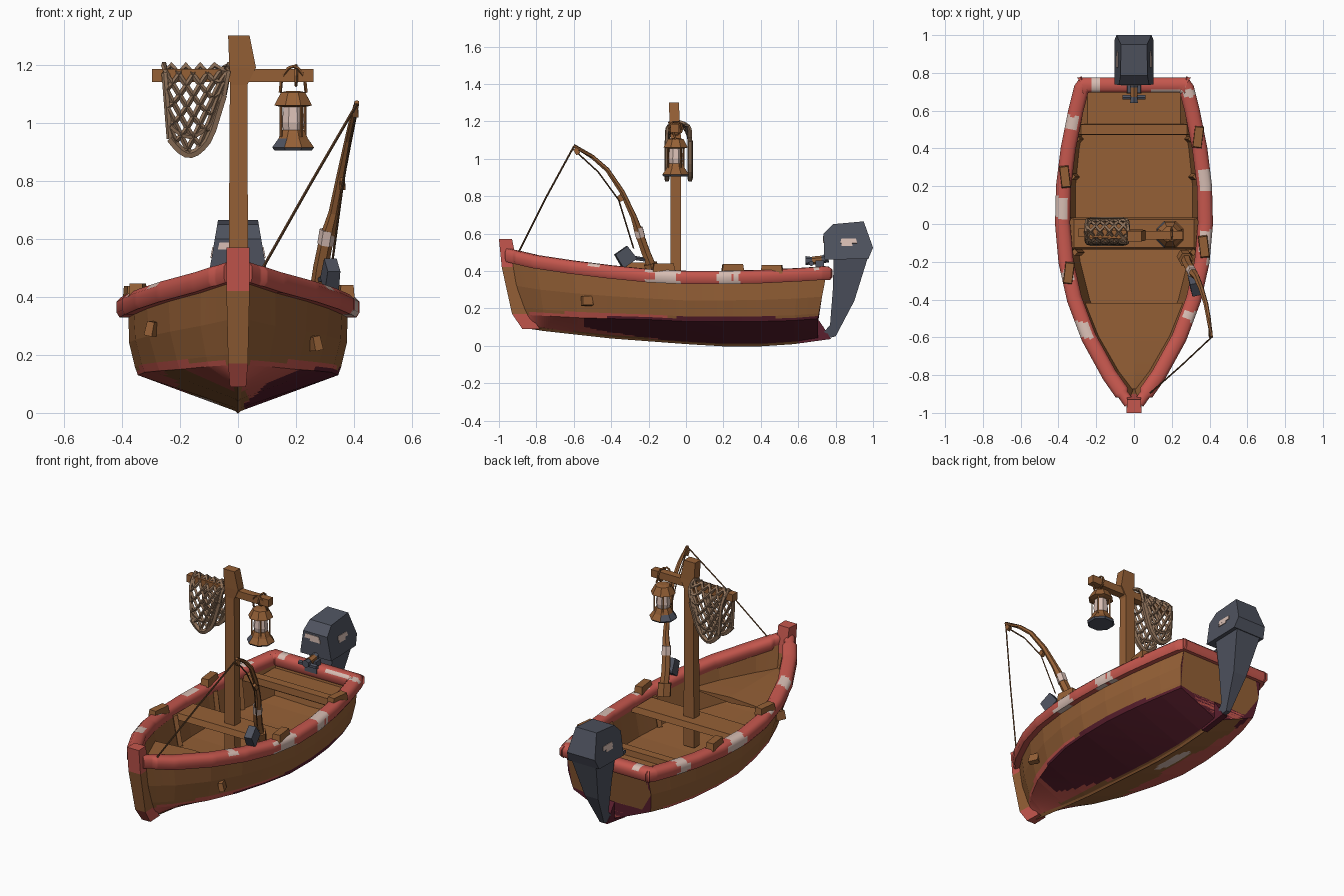
import bpy, bmesh, math
from mathutils import Vector, Euler

if "Cube" in bpy.data.objects:
    bpy.data.objects.remove(bpy.data.objects["Cube"])

def mat(name, c):
    m = bpy.data.materials.new(name)
    m.diffuse_color = (*c, 1)
    m.use_nodes = True
    m.node_tree.nodes["Principled BSDF"].inputs["Base Color"].default_value = m.diffuse_color
    return m

WOOD = mat("brown wood", (.30, .117, .037))
RED = mat("red paint", (.56, .095, .075))
MAROON = mat("maroon paint", (.10, .013, .026))
PALE = mat("chipped pale", (.68, .51, .45))
SLATE = mat("slate metal", (.078, .086, .115))
ROPE = mat("rope", (.27, .165, .10))
CORD = mat("dark cord", (.13, .06, .025))

def build(name, verts, faces, mats, rule=None, smooth=0):
    """Mesh object; rule(centre, normal) gives the material slot of each face."""
    me = bpy.data.meshes.new(name)
    me.from_pydata([tuple(v) for v in verts], [], faces)
    bm = bmesh.new()
    bm.from_mesh(me)
    bmesh.ops.recalc_face_normals(bm, faces=bm.faces)
    bm.to_mesh(me)
    bm.free()
    for m in mats:
        me.materials.append(m)
    if rule:
        for p in me.polygons:
            p.material_index = rule(p.center, p.normal)
    if smooth:
        me.shade_smooth()
        me.set_sharp_from_angle(angle=math.radians(smooth))
    ob = bpy.data.objects.new(name, me)
    bpy.context.collection.objects.link(ob)
    return ob

def loft(name, rings, mats, rule=None, smooth=0):
    n = len(rings[0])
    verts = [v for r in rings for v in r]
    faces = [(i*n+j, i*n+(j+1) % n, (i+1)*n+(j+1) % n, (i+1)*n+j)
             for i in range(len(rings)-1) for j in range(n)]
    faces += [tuple(range(n)), tuple(range(len(verts)-n, len(verts)))]
    return build(name, verts, faces, mats, rule, smooth)

def tube(name, pts, radii, m, sides=6, rule=None, extra=(), smooth=0, spin=0):
    pts = [Vector(p) for p in pts]
    if not isinstance(radii, (list, tuple)):
        radii = [radii]*len(pts)
    rings = []
    for i, p in enumerate(pts):
        t = (pts[min(i+1, len(pts)-1)] - pts[max(i-1, 0)]).normalized()
        a = t.cross(Vector((0, 1, 0)) if abs(t.y) < .85 else Vector((1, 0, 0))).normalized()
        b = t.cross(a)
        rings.append([p + radii[i]*(a*math.cos(w) + b*math.sin(w))
                      for w in [2*math.pi*k/sides + spin for k in range(sides)]])
    return loft(name, rings, [m, *extra], rule, smooth)

def box(name, c, s, m, rot=(0, 0, 0)):
    e, c = Euler(rot), Vector(c)
    rings = []
    for z, k in ((-.5, 1), (.5, .88)):
        ring = [Vector((x*s[0]*k, y*s[1]*k, z*s[2])) for x, y in ((-.5, -.5), (.5, -.5), (.5, .5), (-.5, .5))]
        for v in ring:
            v.rotate(e)
        rings.append([v + c for v in ring])
    return loft(name, rings, [m])

def prism(name, prof, width, mats):
    """Side profile in (y, z), mirrored in x with a width depending on z."""
    return loft(name, [[(s*width(z), y, z) for y, z in prof] for s in (-1, 1)], mats)

# Hull stations: y top, y bottom, half width top, half width chine, z chine, z keel, z top
ST = [(-.95, -.86, .025, .02, .165, .10, .475), (-.8, -.76, .13, .10, .16, .085, .44),
      (-.6, -.58, .24, .20, .15, .065, .41), (-.4, -.4, .315, .27, .145, .045, .385),
      (-.2, -.2, .36, .32, .14, .03, .365), (0, 0, .378, .345, .13, .015, .355),
      (.2, .2, .373, .345, .13, .003, .355), (.4, .4, .348, .325, .13, .003, .36),
      (.6, .58, .308, .29, .135, .015, .37), (.75, .705, .27, .255, .145, .035, .38)]
N = 16
FINE = [tuple(p+(q-p)*k/N for p, q in zip(a, b)) for a, b in zip(ST, ST[1:]) for k in range(N)] + [ST[-1]]

def outer(s):
    yt, yb, wt, wc, zc, zk, zt = s
    pts = [(wc*f/16, yb, zk+(zc-zk)*f/16) for f in range(17)]
    for f, bulge in ((.06, .003), (.12, .006), (.5, .014), (1, 0)):
        pts.append((wc+(wt-wc)*f+bulge, yb+(yt-yb)*f, zc+(zt-zc)*f))
    return pts

def section(s):
    yt, yb, wt, wc, zc, zk, zt = s
    half = outer(s)
    half += [(max(wt-.035, .004), yt, zt), (max(wc-.035, .003), yb, zc+.05), (0, yb, zc+.045)]
    return half + [(-x, y, z) for x, y, z in half[-2:0:-1]]

def hull_paint(c, n):
    wave = .02*math.sin(9*c.y) + .01*math.sin(31*c.y)
    if n.z > .3:
        return 0
    if n.z < -.6:                        # painted bottom
        if c.x > 0:
            inner = .02 + .14*max(0, -.05-c.y)
            if c.y > -.58 + wave and c.x > inner + .3*wave:
                return 2
            return 0 if c.x < .03 and c.y > -.6 else 1
        if c.y < -.62 + wave:
            return 1
        if (c.y-.2)**2/.02 + (c.x+.11)**2/.002 < 1:
            return 3
        if c.x > -.19 + wave - (.07 if c.y < -.3 else 0):
            return 0
        return 2 if c.y > .6 and c.x > -.23 else 1
    if c.z < .178 + .2*wave and n.z < .1:
        if c.x > 0 and c.y > -.5 and c.z < .153:
            return 2
        return 1 if c.y < -.1 or c.z < .145 else 0
    return 0

loft("hull", [section(s) for s in FINE], [WOOD, RED, MAROON, PALE], hull_paint)

# Transom board with painted foot
o = outer(ST[-1])
loft("transom", [[(-x, y, z), (x, y, z), (x, y-.04, z), (-x, y-.04, z)] for x, y, z in [(.004, .705, .036)] + o[1:]],
     [WOOD, RED], lambda c, n: 1 if c.z < .14 else 0)
# Keel strip and its heel under the motor
tube("keel", [(0, s[1], s[5]+.008) for s in ST], .014, WOOD, 4)
prism("keel_heel", [(.6, .012), (.775, .036), (.735, .10), (.70, .15), (.6, .15)], lambda z: .018, [MAROON])

# Gunwale rail with chipped patches
path = [Vector((-s[2], s[0]-(.015 if s[0] > .74 else 0), s[6]+.01)) for s in FINE]
path += [Vector((-.27+.54*k/24, .735, .39)) for k in range(1, 24)]
path += [Vector((-p.x, p.y, p.z)) for p in path[len(FINE)-1::-1]]
SEC = [(-.04, -.02), (-.03, -.036), (.03, -.036), (.04, -.02), (.04, .0), (.04, .018), (.024, .034),
       (0, .036), (-.024, .034), (-.04, .018), (-.04, .0)]
rings = []
for i, p in enumerate(path):
    t0 = (p-path[max(i-1, 0)]).normalized()
    t1 = (path[min(i+1, len(path)-1)]-p).normalized()
    t = t0+t1
    t.z = 0
    t.normalize()
    k = 1/max(.75, t.dot(t1 if t1.length else t0))
    w = .72 if abs(p.x) < .06 and p.y < 0 else 1
    rings.append([p + Vector((t.y, -t.x, 0))*a*k*w + Vector((0, 0, b)) for a, b in SEC])
# side, y, radius, whether only the top is worn
CHIPS = [(-1, .53, .04, 0), (-1, .09, .09, 0), (-1, -.28, .04, 1), (-1, -.57, .055, 1),
         (1, .20, .05, 0), (1, .27, .03, 0), (1, -.11, .09, 0), (1, -.48, .035, 1), (1, .69, .02, 1)]
def rail_paint(c, n):
    for s, y, r, top in CHIPS:
        if c.x*s > .1 and n.x*s > -.4 and (n.z > .25 or not top):
            if abs(c.y-y) < r*(.8+.35*math.sin(5*n.z+40*c.y)):
                return 1
    if c.y > .7 and abs(c.x+.2) < .03 and n.z > .2:
        return 1
    return 0
loft("gunwale_rail", rings, [RED, PALE], rail_paint, 50)

# Stem post: wood in the middle, red head and foot
stem = [(-1.0, -.93, .57, .04), (-.985, -.90, .42, .04), (-.93, -.84, .17, .034), (-.875, -.78, .09, .028)]
loft("stem_post", [[(-w, a, z), (w, a, z), (w*.9, b, z), (-w*.9, b, z)] for a, b, z, w in stem],
     [WOOD, RED], lambda c, n: 1 if c.z > .46 or c.z < .16 else 0)

# Seats, bow deck, ribs
box("middle_seat", (0, -.05, .35), (.72, .17, .035), WOOD)
box("stern_beam", (0, .5, .36), (.64, .06, .04), WOOD)
box("stern_seat", (0, .61, .33), (.56, .2, .03), WOOD)
deck = [s for s in FINE if -.9 < s[0] < -.43]
loft("bow_deck", [[(-s[2]*.9+.005, s[0]+.02, .325), (0, s[0]+.02, .34), (s[2]*.9-.005, s[0]+.02, .325), (0, s[0]+.02, .305)] for s in deck], [WOOD])
for s in (-1, 1):
    for i in (4, 6, 7):
        yt, yb, wt, wc, zc, zk, zt = ST[i]
        tube("rib", [(s*(wc-.04), yt+.05, zc+.05), (s*(wt-.045), yt+.05, zt)], .018, WOOD, 4)

# Rail pads and side cleats
for x, y, z in ((-.365, .25, .415), (-.345, -.26, .423), (.37, -.12, .418), (.34, .46, .408)):
    box("rail_pad", (x, y, z), (.05, .12, .045), WOOD, (0, 0, -.12 if x*y > 0 else .12))
for x, y, z in ((-.295, -.47, .29), (.265, -.53, .24)):
    box("side_cleat", (x, y, z), (.03, .06, .05), WOOD, (0, .2 if x < 0 else -.2, .4 if x*y < 0 else -.4))

# Mast and crossbar
loft("mast", [[(a, -.055+d-.027, z), (b, -.055+d-.027, z), (b, -.055+d+.027, z), (a, -.055+d+.027, z)]
              for a, b, d, z in ((-.034, .036, 0, .19), (-.028, .032, 0, 1.13), (-.03, .062, -.005, 1.19), (-.034, .04, -.01, 1.3))], [WOOD])
tube("crossbar", [(-.295, -.045, 1.163), (-.1, -.055, 1.163), (.1, -.06, 1.163), (.26, -.06, 1.163)], .031, WOOD, 4, spin=math.pi/4)

# Fishing net draped over the crossbar
def net(u, v):
    zb = .945 - .055*math.sin(min(u*1.35, 1)*math.pi) + .6*max(0, u-.75)
    x = -.255+.225*u + .02*abs(v)*(1-2*u)
    return (x, -.04+.062*math.tanh(5*v), 1.2-abs(v)*(1.2-zb))
def tri(p):
    return abs(p % 2 - 1)
for k in range(9):
    tube("net_strand", [net(tri(k*2/9+v*.95), v) for v in [-1+i/12 for i in range(25)]], .0095, ROPE, 4)
for v in (-1, 1):
    tube("net_hem", [net(i/10, v) for i in range(11)], .015, ROPE, 5)
    tube("net_fold", [net(i/8, v*.8) for i in range(9)], .01, ROPE, 5)
for u in (0, 1):
    tube("net_edge", [net(u, -1+i/8) for i in range(17)], .011, ROPE, 5)

# Lantern
LX, LY = .19, -.055
def turned(name, prof, m, sides=8, rule=None, extra=()):
    tube(name, [(LX, LY, z) for z, r in prof], [r for z, r in prof], m, sides, rule, extra, spin=.39)
turned("lantern_base", [(.905, .07), (.915, .078), (.945, .055), (.965, .046), (.975, .04)], WOOD, 8,
       lambda c, n: 1 if n.z < -.5 or (c.x < LX-.04 and c.z < .94) else 0, [SLATE])
turned("lantern_glass", [(.97, .036), (1.0, .042), (1.06, .034)], PALE)
turned("lantern_cap", [(1.055, .05), (1.06, .07), (1.105, .045), (1.11, .02)], WOOD)
for k in range(4):
    c, s = math.cos(k*math.pi/2+.6), math.sin(k*math.pi/2+.6)
    tube("lantern_bar", [(LX+.05*c, LY+.05*s, .95), (LX+.05*c, LY+.05*s, 1.065)], .005, WOOD, 4)
tube("lantern_handle", [(LX+.045*math.cos(a), LY-.035*math.sin(a), 1.105+.09*math.sin(a))
                        for a in [math.pi*i/8 for i in range(9)]], .006, WOOD, 5)
tube("lantern_hook", [(LX+.01, LY+.036*math.cos(a), 1.163+.036*math.sin(a))
                      for a in [2*math.pi*i/10 for i in range(11)]], .006, WOOD, 5)

# Fishing rod, reel and line
tube("rod", [(.27, -.17, .39), (.285, -.215, .5), (.305, -.25, .6), (.33, -.28, .69), (.355, -.34, .82),
             (.38, -.42, .94), (.395, -.5, 1.01), (.41, -.6, 1.07)],
     [.028, .026, .025, .018, .015, .013, .012, .009], WOOD, 6)
tube("rod_band", [(.301, -.243, .58), (.309, -.256, .63)], .028, PALE, 6)
tube("rod_socket", [(.265, -.17, .37), (.275, -.19, .44)], .04, WOOD, 6)
box("reel", (.32, -.325, .475), (.05, .09, .085), SLATE, (.6, 0, .2))
tube("reel_arm", [(.285, -.22, .46), (.32, -.32, .475)], .012, SLATE, 5)
for p in ((.36, -.35, .79), (.405, -.585, 1.04)):
    box("line_guide", p, (.02, .025, .035), WOOD, (.6, 0, 0))
tube("line_to_bow", [(.41, -.6, 1.065), (.25, -.75, .79), (.08, -.9, .49)], .005, CORD, 4)
tube("line_to_reel", [(.408, -.59, 1.04), (.385, -.47, .93), (.36, -.36, .78), (.325, -.28, .52)], .004, CORD, 4)

# Outboard motor
cowl = lambda z: .102-(z-.47)*.17
prism("motor_cowl", [(.74, .46), (.735, .6), (.785, .65), (.95, .665), (1.0, .525), (.975, .465)], cowl, [SLATE])
prism("motor_leg", [(.79, .47), (.975, .48), (.90, .24), (.80, .05), (.735, .035), (.72, .055), (.77, .11), (.785, .3)],
      lambda z: .014+max(0, z-.05)*.16, [SLATE])
for x, z, w, h in ((-.02, .575, .10, .025), (.0, .56, .07, .02)):
    box("cowl_chip_front", (x, .736, z), (w, .008, h), PALE)
for s in (-1, 1):
    for y, z, w in ((.87, .56, .09), (.86, .545, .06)):
        box("cowl_chip_side", (s*(cowl(z)+.001), y, z), (.006, w, .024), PALE, (0, -s*.168, 0))
box("motor_clamp", (0, .715, .42), (.08, .05, .07), SLATE)
tube("tiller", [(0, .76, .47), (0, .7, .455), (0, .64, .455)], [.025, .016, .024], SLATE, 6)
tube("clamp_screw", [(-.06, .67, .44), (.06, .67, .44)], .014, SLATE, 6)
tube("tiller_grip", [(0, .725, .46), (0, .675, .455)], .022, WOOD, 6)
